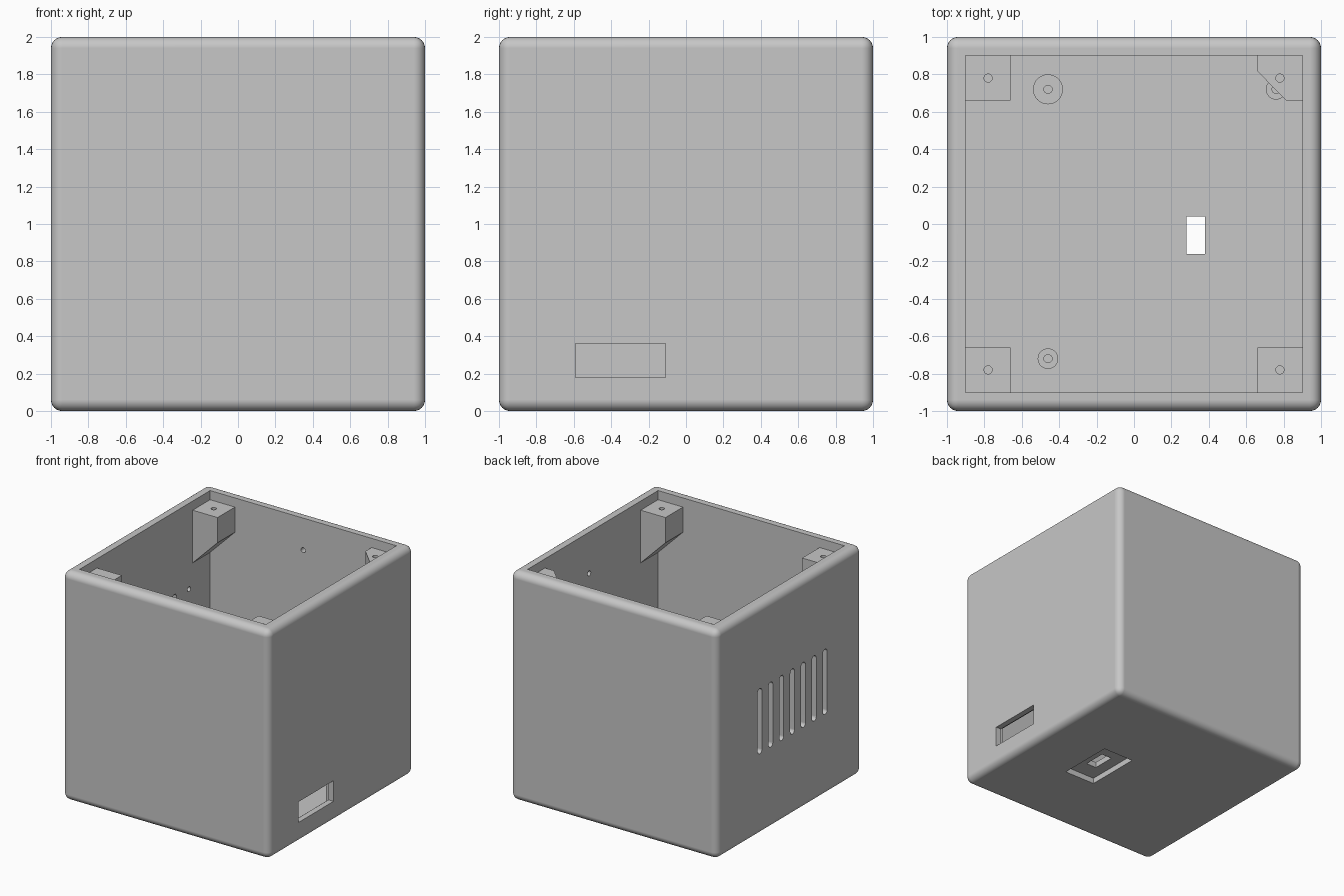
import bpy
import bmesh
import math
from mathutils import Matrix

if "Cube" in bpy.data.objects:
    bpy.data.objects.remove(bpy.data.objects["Cube"], do_unlink=True)

grey = bpy.data.materials.new("plain_grey")
grey.use_nodes = True
COLOUR = (0.57, 0.57, 0.57, 1)
grey.diffuse_color = COLOUR
grey.node_tree.nodes["Principled BSDF"].inputs["Base Color"].default_value = COLOUR


def make(name, bm):
    bmesh.ops.recalc_face_normals(bm, faces=bm.faces)
    mesh = bpy.data.meshes.new(name)
    bm.to_mesh(mesh)
    bm.free()
    mesh.materials.append(grey)
    obj = bpy.data.objects.new(name, mesh)
    bpy.context.collection.objects.link(obj)
    return obj


def box(name, low, high):
    bm = bmesh.new()
    bmesh.ops.create_cube(bm, size=1)
    for v in bm.verts:
        v.co = [(a + b) / 2 + c * (b - a) for a, b, c in zip(low, high, v.co)]
    return make(name, bm)


def cylinder(name, centre, radius, length, axis="Z", sides=32):
    turn = {"X": Matrix.Rotation(math.pi / 2, 4, "Y"),
            "Y": Matrix.Rotation(math.pi / 2, 4, "X"),
            "Z": Matrix.Identity(4)}[axis]
    bm = bmesh.new()
    bmesh.ops.create_cone(bm, cap_ends=True, segments=sides, radius1=radius,
                          radius2=radius, depth=length,
                          matrix=Matrix.Translation(centre) @ turn)
    return make(name, bm)


def prism(name, points, offset):
    bm = bmesh.new()
    face = bm.faces.new([bm.verts.new(p) for p in points])
    grown = bmesh.ops.extrude_face_region(bm, geom=[face])["geom"]
    moved = [v for v in grown if isinstance(v, bmesh.types.BMVert)]
    bmesh.ops.translate(bm, verts=moved, vec=offset)
    return make(name, bm)


def activate(obj):
    bpy.ops.object.select_all(action="DESELECT")
    obj.select_set(True)
    bpy.context.view_layer.objects.active = obj


def cut(obj, cutter):
    activate(obj)
    mod = obj.modifiers.new("cut", "BOOLEAN")
    mod.operation = "DIFFERENCE"
    mod.solver = "EXACT"
    mod.object = cutter
    bpy.ops.object.modifier_apply(modifier=mod.name)
    bpy.data.objects.remove(cutter, do_unlink=True)


def smooth(obj):
    activate(obj)
    bpy.ops.object.shade_smooth_by_angle(angle=math.radians(30))
    mod = obj.modifiers.new("flat_face_normals", "WEIGHTED_NORMAL")
    mod.keep_sharp = True


INNER = 0.9
FLOOR = 0.1
HOLE = 0.022

# Rounded open box
shell = box("box_shell", (-1, -1, 0), (1, 1, 2))
activate(shell)
bevel = shell.modifiers.new("round", "BEVEL")
bevel.width = 0.06
bevel.segments = 6
bpy.ops.object.modifier_apply(modifier=bevel.name)
cut(shell, box("cavity", (-INNER, -INNER, FLOOR), (INNER, INNER, 2.2)))

# Side port with a wider recess inside the wall
cut(shell, box("port", (0.8, -0.59, 0.18), (1.1, -0.11, 0.36)))
cut(shell, box("port_recess", (0.8, -0.63, 0.14), (0.95, -0.07, 0.40)))

# Stepped opening in the floor
cut(shell, box("floor_recess", (0.18, -0.31, -0.1), (0.48, 0.19, 0.05)))
cut(shell, box("floor_opening", (0.28, -0.16, -0.1), (0.38, 0.04, 0.2)))

# Row of round-ended vents
vent_r = 0.03
for i in range(7):
    y = 0.41 - 0.15 * i
    outline = []
    for z, start in ((1.25, 0), (0.74, math.pi)):
        for k in range(9):
            a = start + math.pi * k / 8
            outline.append((-1.1, y + vent_r * math.cos(a), z + vent_r * math.sin(a)))
    cut(shell, prism("vent", outline, (0.3, 0, 0)))

# Blind screw holes in the inner walls
for centre, axis in (((-INNER, 0.61, 1.25), "X"), ((0, INNER, 1.72), "Y"),
                     ((INNER, 0.05, 1.64), "X")):
    cut(shell, cylinder("wall_hole", centre, HOLE, 0.1, axis, 16))
smooth(shell)

# Corner lid posts with sloping undersides
TOP = 1.92
for sx, side in ((-1, "right"), (1, "left")):
    for sy, end in ((-1, "front"), (1, "back")):
        profile = [(0.66, TOP), (0.92, TOP), (0.92, 1.44), (0.66, 1.70)]
        post = prism(f"{end}_{side}_post", [(sx * x, sy * 0.66, z) for x, z in profile],
                     (0, sy * 0.26, 0))
        cut(post, cylinder("post_hole", (sx * 0.78, sy * 0.78, TOP), HOLE, 0.36, sides=16))
        if sx > 0 and sy > 0:
            corner = [(0.5, 0.5, 1.2), (0.97, 0.5, 1.2), (0.5, 0.98, 1.2)]
            cut(post, prism("corner_cut", corner, (0, 0, 1)))
        smooth(post)

# Board standoffs on the floor
for name, x, y, r in (("back_right", -0.46, 0.72, 0.08), ("front_right", -0.46, -0.72, 0.055),
                      ("back_left", 0.76, 0.72, 0.055), ("front_left", 0.76, -0.72, 0.055)):
    standoff = cylinder(name + "_standoff", (x, y, 0.13), r, 0.1)
    cut(standoff, cylinder("standoff_hole", (x, y, 0.18), HOLE, 0.14, sides=16))
    smooth(standoff)
